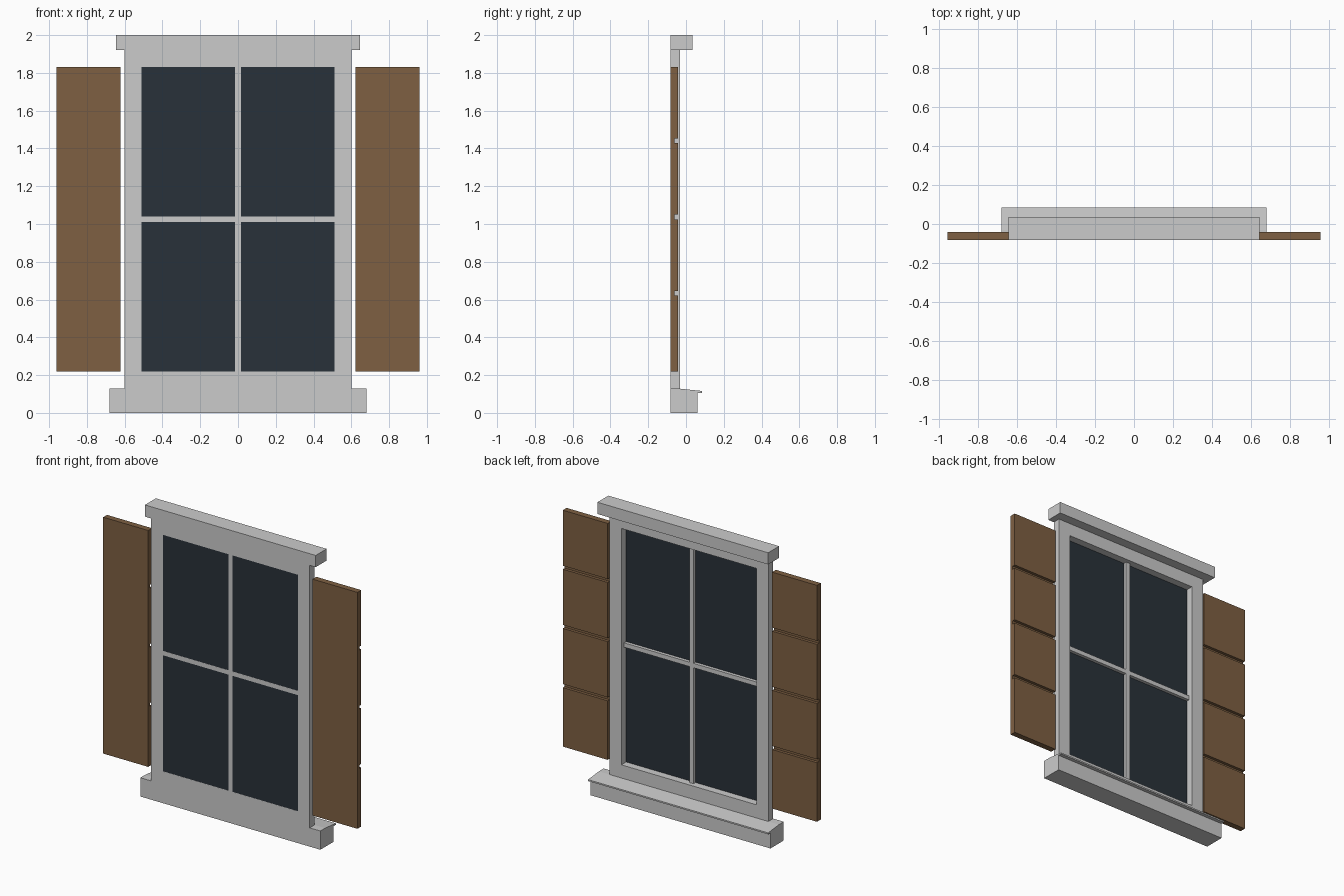
import bpy

if "Cube" in bpy.data.objects:
    bpy.data.objects.remove(bpy.data.objects["Cube"])


def material(name, rgb):
    m = bpy.data.materials.new(name)
    m.diffuse_color = (*rgb, 1)
    m.use_nodes = True
    m.node_tree.nodes["Principled BSDF"].inputs["Base Color"].default_value = m.diffuse_color
    return m


def make(name, verts, faces, mat=None):
    me = bpy.data.meshes.new(name)
    me.from_pydata(verts, [], faces)
    me.update()
    if mat:
        me.materials.append(mat)
    ob = bpy.data.objects.new(name, me)
    bpy.context.collection.objects.link(ob)
    return ob


def extrude_x(name, profile, x0, x1, mat=None):
    """Extrude a counter-clockwise (y, z) profile along x."""
    n = len(profile)
    verts = [(x, y, z) for x in (x0, x1) for y, z in profile]
    faces = [tuple(reversed(range(n))), tuple(range(n, 2 * n))]
    faces += [(i, (i + 1) % n, n + (i + 1) % n, n + i) for i in range(n)]
    return make(name, verts, faces, mat)


def box(name, x, y, z, mat=None):
    prof = [(y[0], z[0]), (y[1], z[0]), (y[1], z[1]), (y[0], z[1])]
    return extrude_x(name, prof, x[0], x[1], mat)


wood = material("shutter_wood", (0.21, 0.117, 0.055))
dark = material("dark_glass", (0.022, 0.031, 0.041))

FRONT = -0.083
X_IN, Z_BOT, Z_TOP = 0.51, 0.218, 1.832

# window frame: one rectangular ring
def rect(w, y, z0, z1):
    return [(-w, y, z0), (w, y, z0), (w, y, z1), (-w, y, z1)]

back = -0.031
verts = (rect(0.6, FRONT, 0.125, 1.92) + rect(X_IN, FRONT, Z_BOT, Z_TOP)
         + rect(0.6, back, 0.125, 1.92) + rect(X_IN, back, Z_BOT, Z_TOP))
faces = []
for i in range(4):
    j = (i + 1) % 4
    faces += [(i, j, 4 + j, 4 + i), (8 + j, 8 + i, 12 + i, 12 + j),
              (j, i, 8 + i, 8 + j), (4 + i, 4 + j, 12 + j, 12 + i)]
make("window_frame", verts, faces)

# head moulding above the frame
box("lintel", (-0.645, 0.645), (FRONT, 0.035), (1.92, 2.0))

# sill with sloping top and drip lip
extrude_x("sill", [(FRONT, 0), (0.06, 0), (0.06, 0.106), (0.085, 0.106),
                   (0.085, 0.116), (back, 0.128), (FRONT, 0.128)], -0.68, 0.68)

# glass sheet, flush with the front of the frame
make("glass", rect(X_IN, FRONT + 0.0008, Z_BOT, Z_TOP), [(0, 1, 2, 3)], dark)

# glazing bars
box("vertical_bar", (-0.015, 0.015), (FRONT, -0.06), (Z_BOT, Z_TOP))
box("horizontal_bar", (-X_IN, X_IN), (FRONT, -0.06), (1.01, 1.04))

# shutters with three grooves across the back
f, b, g = FRONT, -0.042, -0.062
profile = [(f, Z_BOT), (b, Z_BOT)]
for z in (0.633, 1.037, 1.441):
    profile += [(b, z - 0.012), (g, z - 0.012), (g, z + 0.012), (b, z + 0.012)]
profile += [(b, Z_TOP), (f, Z_TOP)]
extrude_x("left_shutter", profile, -0.96, -0.621, wood)
extrude_x("right_shutter", profile, 0.621, 0.96, wood)
